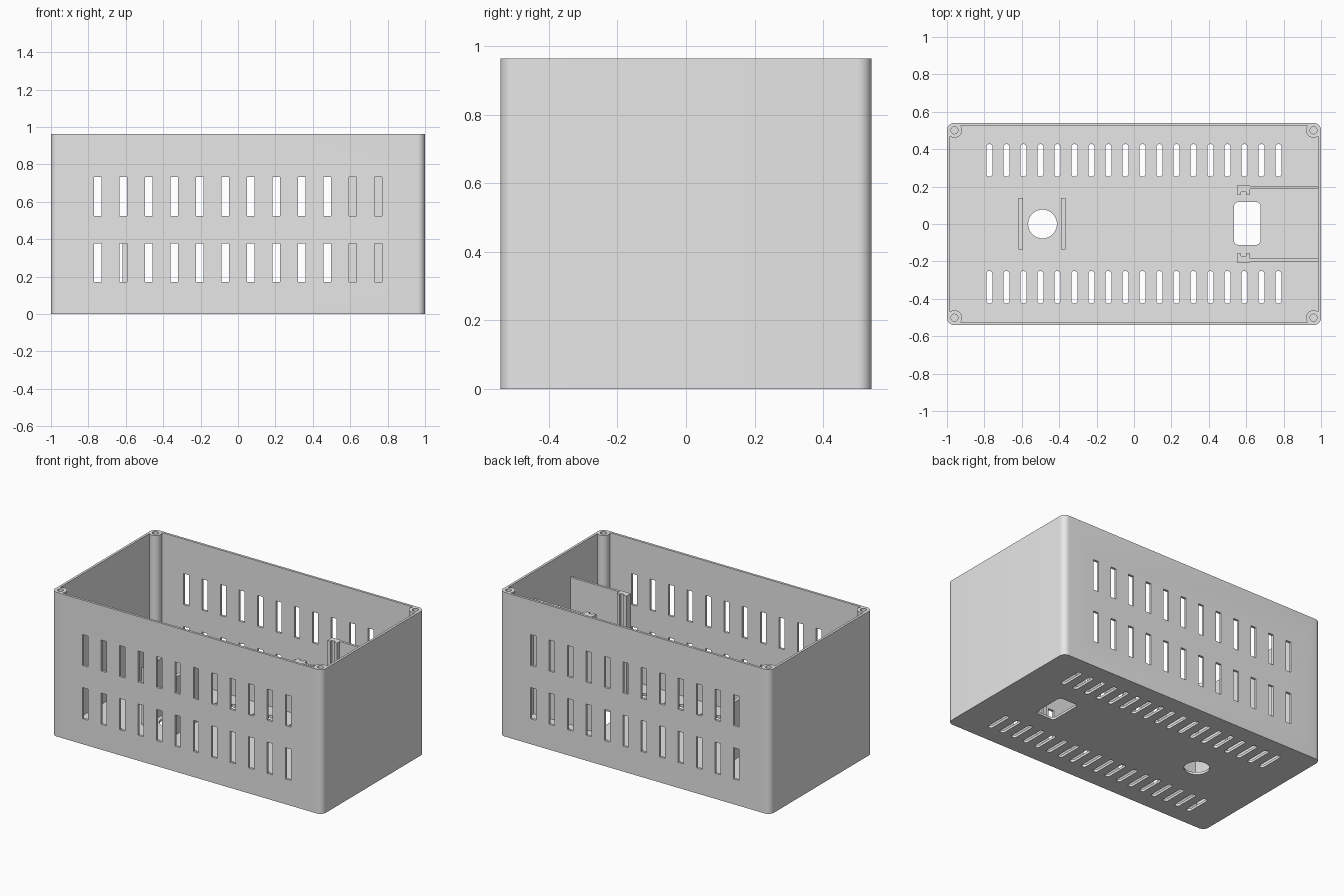
import bpy, bmesh
from math import cos, sin, pi, sqrt, atan2

if "Cube" in bpy.data.objects:
    bpy.data.objects.remove(bpy.data.objects["Cube"])

HX, HY, H = 1.0, 0.541, 0.963      # outer half sizes and height
WALL, POST = 0.016, 0.04           # wall thickness, screw post radius
PX, PY = HX - POST, HY - POST      # screw post centre

grey = bpy.data.materials.new("light grey plastic")
grey.use_nodes = True
grey.diffuse_color = (0.8, 0.8, 0.8, 1)
grey.node_tree.nodes["Principled BSDF"].inputs["Base Color"].default_value = (0.8, 0.8, 0.8, 1)


def arc(cx, cy, r, a0, a1, n):
    return [(cx + r * cos(a0 + (a1 - a0) * i / n),
             cy + r * sin(a0 + (a1 - a0) * i / n)) for i in range(n + 1)]


def rounded(cx, cy, hx, hy, r, n=8):
    """Rounded rectangle outline, counter-clockwise."""
    pts = []
    for k, (sx, sy) in enumerate([(1, 1), (-1, 1), (-1, -1), (1, -1)]):
        pts += arc(cx + sx * (hx - r), cy + sy * (hy - r), r, k * pi / 2, (k + 1) * pi / 2, n)
    return pts


def rect(x0, x1, y0, y1):
    return [(x0, y0), (x1, y0), (x1, y1), (x0, y1)]


def circle(cx, cy, r, n=32):
    return arc(cx, cy, r, 0, 2 * pi, n)[:-1]


def build(name, prisms):
    """Object made of upright prisms, each (outline, z0, z1)."""
    bm = bmesh.new()
    for pts, z0, z1 in prisms:
        low = [bm.verts.new((x, y, z0)) for x, y in pts]
        top = [bm.verts.new((x, y, z1)) for x, y in pts]
        bm.faces.new(low[::-1])
        bm.faces.new(top)
        for i in range(len(pts)):
            j = (i + 1) % len(pts)
            bm.faces.new((low[i], low[j], top[j], top[i]))
    bmesh.ops.remove_doubles(bm, verts=bm.verts, dist=1e-5)
    bmesh.ops.recalc_face_normals(bm, faces=bm.faces)
    me = bpy.data.meshes.new(name)
    bm.to_mesh(me)
    bm.free()
    me.materials.append(grey)
    ob = bpy.data.objects.new(name, me)
    bpy.context.collection.objects.link(ob)
    return ob


def select(ob):
    bpy.ops.object.select_all(action='DESELECT')
    ob.select_set(True)
    bpy.context.view_layer.objects.active = ob


def cut(ob, cutter):
    mod = ob.modifiers.new("cut", 'BOOLEAN')
    mod.operation, mod.solver, mod.object = 'DIFFERENCE', 'EXACT', cutter
    cutter.hide_render = True
    select(ob)
    bpy.ops.object.modifier_apply(modifier=mod.name)
    bpy.data.objects.remove(cutter)


# Outer case
case = build("case", [(rounded(0, 0, HX, HY, POST, 10), 0, H)])

# Cavity outline, leaving a round screw post in each corner
ix, iy = HX - WALL, HY - WALL
a0 = atan2(-sqrt(POST ** 2 - (ix - PX) ** 2), ix - PX)
a1 = atan2(iy - PY, -sqrt(POST ** 2 - (iy - PY) ** 2)) - 2 * pi
corner = arc(PX, PY, POST, a0, a1, 14)
cavity = (corner + [(-x, y) for x, y in corner[::-1]]
          + [(-x, -y) for x, y in corner] + [(x, -y) for x, y in corner[::-1]])
cut(case, build("cavity_cutter", [(cavity, WALL, H + 0.1)]))

# Wall vents, floor vents, floor openings and screw holes
holes = []
for i in range(12):
    x = -0.749 + 0.1362 * i
    for z0, z1 in ((0.17, 0.378), (0.525, 0.732)):
        holes.append((rect(x - 0.02, x + 0.02, -0.7, 0.7), z0, z1))
for i in range(18):
    x = -0.773 + 0.0909 * i
    for y in (-0.338, 0.34):
        holes.append((rounded(x, y, 0.0165, 0.087, 0.0164, 6), -0.1, 0.1))
holes.append((circle(-0.489, 0, 0.077, 48), -0.1, 0.1))
holes.append((rounded(0.605, 0.003, 0.071, 0.115, 0.025), -0.1, 0.1))
for sx in (-1, 1):
    for sy in (-1, 1):
        holes.append((circle(sx * PX, sy * PY, 0.019, 24), H - 0.2, H + 0.1))
cut(case, build("hole_cutter", holes))

parts = [case]
BASE, TALL = 0.008, 0.78

# Low ribs either side of the round opening
for side, x in (("right", -0.605), ("left", -0.377)):
    parts.append(build("rib_" + side, [(rect(x - 0.012, x + 0.012, -0.135, 0.14), BASE, 0.4)]))

# Tall partitions ending in grooved brackets that face each other
for side, s, shift in (("back", 1, 0.002), ("front", -1, -0.001)):
    def place(pts):
        return [(x, s * y + shift) for x, y in pts]
    parts.append(build("partition_" + side, [(place(rect(0.618, ix + 0.005, 0.184, 0.2)), BASE, TALL)]))
    outline = [(0.551, 0.156), (0.573, 0.156), (0.573, 0.17), (0.6, 0.17),
               (0.6, 0.156), (0.621, 0.156), (0.621, 0.204), (0.551, 0.204)]
    parts.append(build("bracket_" + side, [(place(outline), BASE, TALL)]))

for ob in parts:
    select(ob)
    bpy.ops.object.shade_smooth_by_angle()
